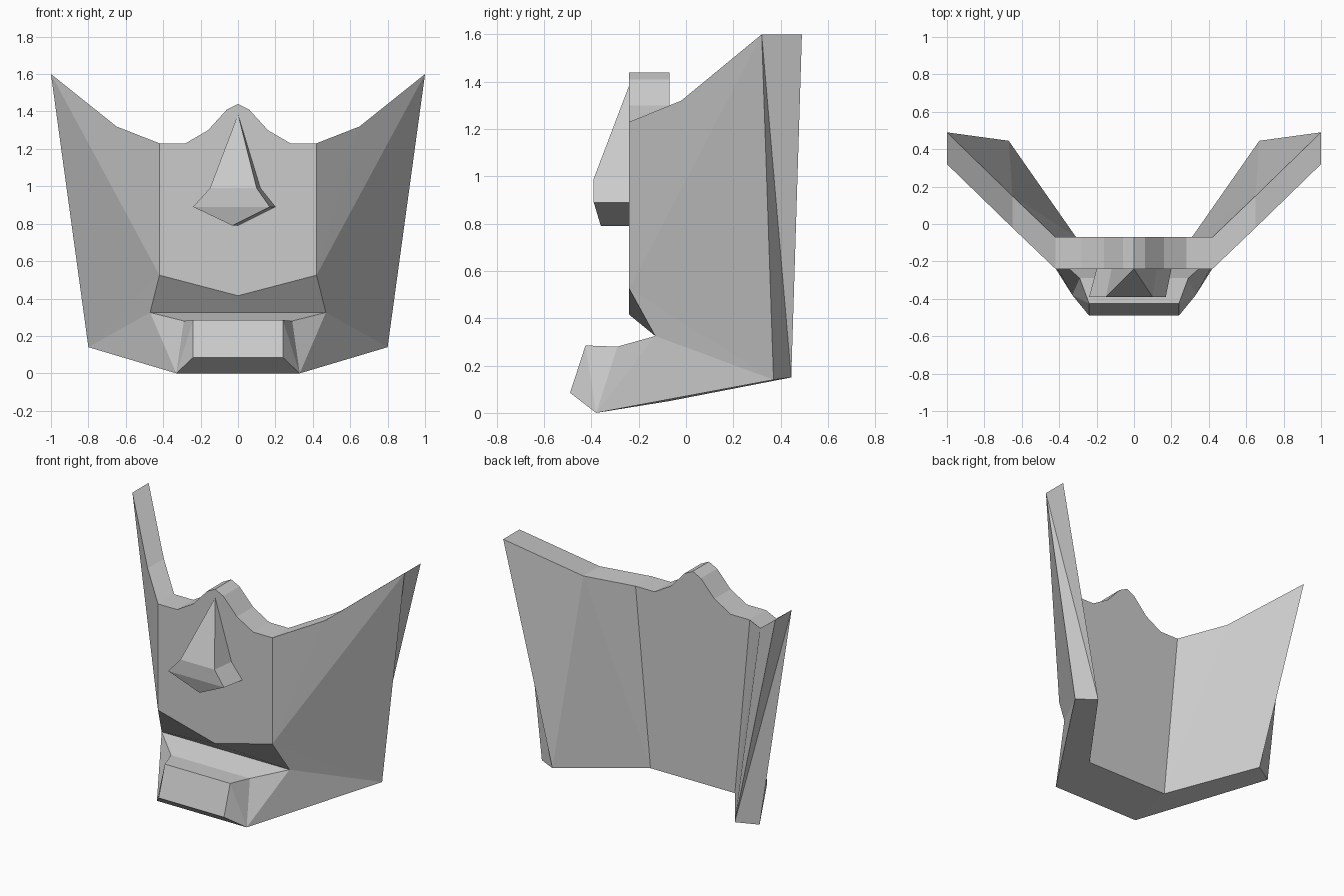
import bpy
import bmesh
from mathutils import Vector

default_cube = bpy.data.objects.get("Cube")
if default_cube:
    bpy.data.objects.remove(default_cube, do_unlink=True)

# One plain material for the whole mask
GREY = (0.6, 0.6, 0.6, 1)
grey = bpy.data.materials.new("light grey")
grey.use_nodes = True
grey.diffuse_color = GREY
grey.node_tree.nodes["Principled BSDF"].inputs["Base Color"].default_value = GREY


def build(name, points, faces, mirrored=False):
    """Make a flat-shaded part from named points and faces listing those names."""
    bm = bmesh.new()
    verts = {key: bm.verts.new(co) for key, co in points.items()}
    for face in faces:
        bm.faces.new([verts[key] for key in face.split()])
    if mirrored:
        half = bm.verts[:] + bm.edges[:] + bm.faces[:]
        bmesh.ops.mirror(bm, geom=half, axis='X', merge_dist=0.001)
    bmesh.ops.recalc_face_normals(bm, faces=bm.faces[:])
    mesh = bpy.data.meshes.new(name)
    bm.to_mesh(mesh)
    bm.free()
    mesh.materials.append(grey)
    obj = bpy.data.objects.new(name, mesh)
    bpy.context.collection.objects.link(obj)
    return obj


# Mask shell: left half points, mirrored across the middle
FRONT, THICK = -0.24, Vector((0, 0.17, 0))
rim = {
    "crest": (0, FRONT, 1.44),
    "bridge": (0.06, FRONT, 1.41),
    "slope": (0.16, FRONT, 1.30),
    "dip": (0.28, FRONT, 1.23),
    "corner": (0.42, FRONT, 1.23),
    "cheek": (0.65, -0.02, 1.32),
    "tip": (1, 0.32, 1.6),
}
shell = dict(rim)
shell.update({"back_" + key: Vector(co) + THICK for key, co in rim.items()})
shell.update({
    # mouth recess
    "lip": (0.42, FRONT, 0.525), "lip_mid": (0, FRONT, 0.415),
    "mouth": (0.47, -0.13, 0.325), "mouth_mid": (0, -0.13, 0.325),
    # chin block
    "ledge": (0.29, -0.29, 0.28), "ledge_mid": (0, -0.29, 0.28),
    "chin_top": (0.24, -0.425, 0.285), "chin_top_mid": (0, -0.425, 0.285),
    "chin_low": (0.24, -0.49, 0.085), "chin_low_mid": (0, -0.49, 0.085),
    "base": (0.33, -0.38, 0), "base_mid": (0, -0.38, 0),
    # jaw and inner bottom edge
    "jaw": (0.8, 0.37, 0.14), "jaw_in": (0.67, 0.445, 0.15),
    "base_in": (0.31, -0.07, 0.05), "base_in_mid": (0, -0.07, 0.05),
})
shell_faces = [
    # front panel and mouth recess
    "crest bridge slope dip corner lip lip_mid",
    "lip_mid lip mouth mouth_mid",
    # chin block
    "mouth_mid mouth ledge ledge_mid",
    "ledge_mid ledge chin_top chin_top_mid",
    "chin_top_mid chin_top chin_low chin_low_mid",
    "chin_low_mid chin_low base base_mid",
    "chin_top ledge base", "chin_top base chin_low",
    "ledge mouth base", "mouth jaw base",
    # outer cheek
    "corner cheek lip", "cheek tip lip", "lip tip jaw", "lip jaw mouth",
    # side edge and underside
    "tip back_tip jaw_in", "tip jaw_in jaw",
    "base jaw jaw_in base_in", "base_mid base base_in base_in_mid",
    # inside
    "back_crest back_bridge back_slope back_dip back_corner base_in base_in_mid",
    "back_corner back_cheek base_in",
    "back_cheek jaw_in base_in",
    "back_cheek back_tip jaw_in",
]
# thickness along the top rim
keys = list(rim)
shell_faces += [f"{a} {b} back_{b} back_{a}" for a, b in zip(keys, keys[1:])]
build("mask_shell", shell, shell_faces, mirrored=True)

# Nose: a kite outline on the front panel with a slightly offset raised face
NOSE = -0.39
nose = {
    "top": (0, FRONT, 1.385), "under": (0, FRONT, 0.79),
    "tip": (-0.03, -0.36, 0.79),
}
for side, s in (("l", 1), ("r", -1)):
    nose["mid_" + side] = (0.12 * s, FRONT, 0.99)
    nose["wing_" + side] = (0.2 * s, FRONT, 0.89)
    nose["raised_mid_" + side] = (0.125 * s - 0.025, NOSE, 0.99)
    nose["raised_wing_" + side] = (0.205 * s - 0.035, NOSE, 0.89)
nose_faces = [
    "top raised_mid_l raised_mid_r",
    "raised_mid_l raised_wing_l raised_wing_r raised_mid_r",
    "raised_wing_l tip raised_wing_r",
    "top mid_l wing_l under wing_r mid_r",
]
for side in "lr":
    nose_faces += [
        f"top mid_{side} raised_mid_{side}",
        f"mid_{side} wing_{side} raised_wing_{side} raised_mid_{side}",
        f"wing_{side} under tip raised_wing_{side}",
    ]
build("nose", nose, nose_faces)
